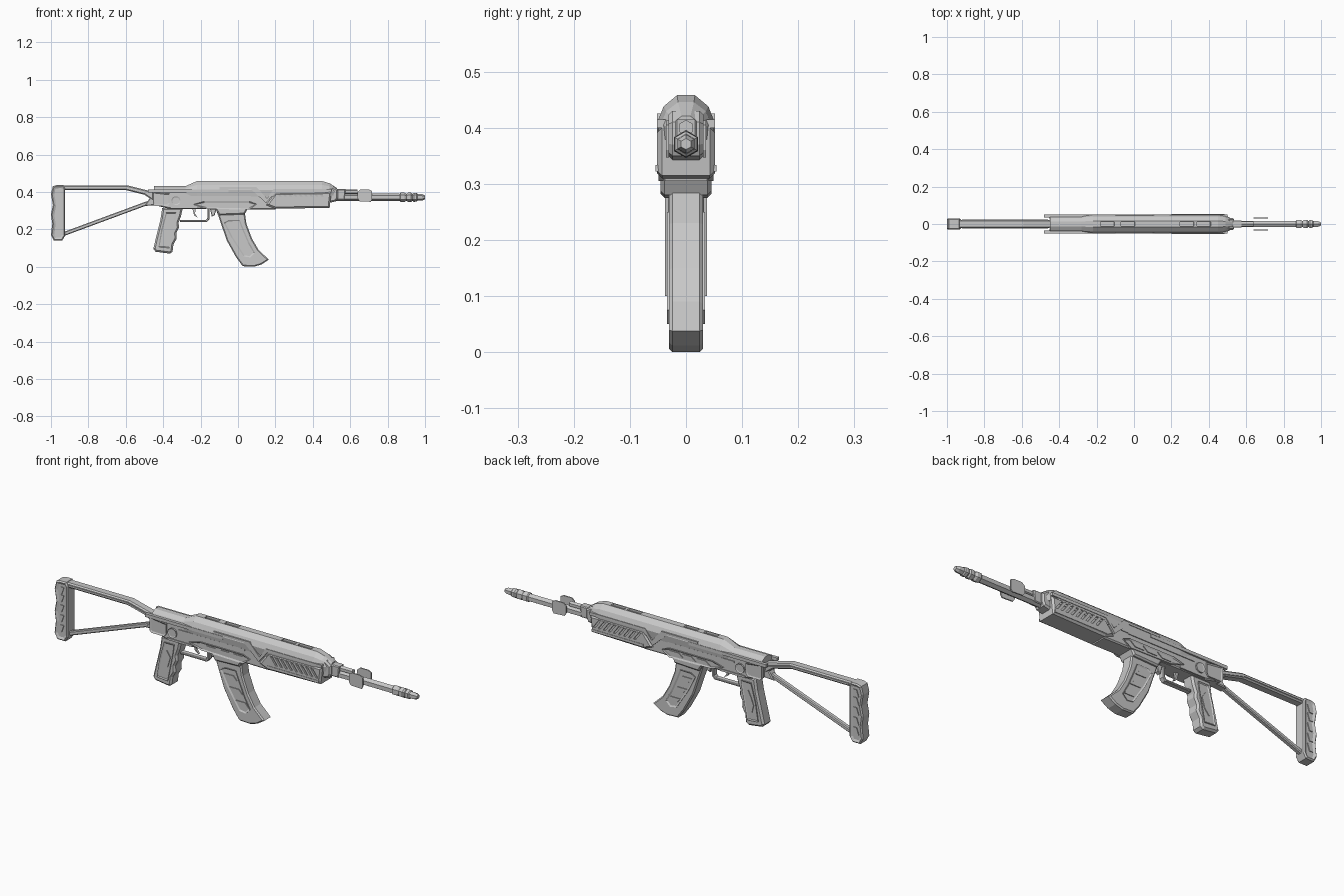
import bpy
import bmesh
from math import cos, sin, pi, radians

default_cube = bpy.data.objects.get("Cube")
if default_cube:
    bpy.data.objects.remove(default_cube, do_unlink=True)

# One plain grey for the whole model
grey = bpy.data.materials.new("plain_grey")
grey.use_nodes = True
grey.diffuse_color = (.58, .58, .58, 1)
grey.node_tree.nodes["Principled BSDF"].inputs["Base Color"].default_value = grey.diffuse_color


def finish(name, bm):
    """Turn a bmesh into a named object with the grey material."""
    bmesh.ops.recalc_face_normals(bm, faces=bm.faces)
    mesh = bpy.data.meshes.new(name)
    bm.to_mesh(mesh)
    bm.free()
    mesh.materials.append(grey)
    obj = bpy.data.objects.new(name, mesh)
    bpy.context.collection.objects.link(obj)
    return obj


def add_prism(bm, outline, y_low, y_high):
    """Extrude an x-z outline between two y positions."""
    low = [bm.verts.new((x, y_low, z)) for x, z in outline]
    high = [bm.verts.new((x, y_high, z)) for x, z in outline]
    bm.faces.new(low)
    bm.faces.new(high[::-1])
    for i in range(len(low)):
        j = (i + 1) % len(low)
        bm.faces.new((low[j], low[i], high[i], high[j]))


def prism(name, outline, half, bevel=0, inset=0, depth=0):
    """Solid centred on y = 0, with bevelled rims and recessed side panels."""
    bm = bmesh.new()
    add_prism(bm, outline, -half, half)
    bmesh.ops.recalc_face_normals(bm, faces=bm.faces)
    if bevel:
        rims = [e for e in bm.edges
                if abs(e.verts[0].co.y - e.verts[1].co.y) < half]
        bmesh.ops.bevel(bm, geom=rims, offset=bevel, segments=1, affect='EDGES')
    if inset:
        sides = [f for f in bm.faces if abs(f.normal.y) > .99 and len(f.verts) >= len(outline)]
        bmesh.ops.inset_region(bm, faces=sides, thickness=inset, depth=-depth)
    return finish(name, bm)


def side_plates(name, outlines, inner, outer, inset=0, depth=0):
    """Matching raised plates on both flanks."""
    bm = bmesh.new()
    for outline in outlines:
        add_prism(bm, outline, inner, outer)
        add_prism(bm, outline, -outer, -inner)
    bmesh.ops.recalc_face_normals(bm, faces=bm.faces)
    if inset:
        faces = [f for f in bm.faces if abs(f.normal.y) > .99
                 and abs(f.calc_center_median().y) > outer - .001]
        bmesh.ops.inset_region(bm, faces=faces, thickness=inset, depth=-depth)
    return finish(name, bm)


def loft(name, sections):
    """Skin a list of equal-length closed rings."""
    bm = bmesh.new()
    rings = [[bm.verts.new(p) for p in ring] for ring in sections]
    for a, b in zip(rings, rings[1:]):
        for i in range(len(a)):
            j = (i + 1) % len(a)
            bm.faces.new((a[i], a[j], b[j], b[i]))
    bm.faces.new(rings[0])
    bm.faces.new(rings[-1])
    return finish(name, bm)


def lathe(name, profile, z, sides=6):
    """Turned part along x from (x, radius) pairs."""
    angles = [2 * pi * i / sides + pi / 2 for i in range(sides)]
    return loft(name, [[(x, r * cos(a), z + r * sin(a)) for a in angles]
                       for x, r in profile])


def strip(path, width):
    """Outline of a bar of given height following a left-to-right x-z path."""
    h = width / 2
    return [(x, z + h) for x, z in path] + [(x, z - h) for x, z in reversed(path)]


def box(x0, x1, z0, z1):
    return [(x0, z0), (x1, z0), (x1, z1), (x0, z1)]


def slash(x, z, width, height, lean):
    """Leaning parallelogram centred on x, z."""
    w, h, s = width / 2, height / 2, lean / 2
    return [(x - w - s, z - h), (x + w - s, z - h), (x + w + s, z + h), (x - w + s, z + h)]


def disc(x, z, r, sides=10):
    return [(x + r * cos(2 * pi * i / sides), z + r * sin(2 * pi * i / sides))
            for i in range(sides)]


def cut(obj, cutter):
    """Carve the cutter out of the object, then discard it."""
    cutter.hide_render = True
    mod = obj.modifiers.new("cut", 'BOOLEAN')
    mod.operation, mod.solver, mod.object = 'DIFFERENCE', 'EXACT', cutter
    graph = bpy.context.evaluated_depsgraph_get()
    mesh = bpy.data.meshes.new_from_object(obj.evaluated_get(graph))
    obj.modifiers.clear()
    obj.data = mesh
    bpy.data.objects.remove(cutter, do_unlink=True)


# Butt plate with a wavy rear edge and recessed sides
prism("butt_plate", [(-.99, .43), (-.97, .437), (-.935, .437), (-.925, .42), (-.925, .165),
                     (-.94, .14), (-.985, .14), (-1, .17), (-.993, .23), (-1, .28),
                     (-.99, .33), (-1, .39)], .03, .006, .012, .006)
side_plates("butt_pad_ribs", [slash(-.962, z, .018, .035, .012)
                              for z in (.2, .25, .3, .35, .39)], .02, .028)

# Folding stock struts
prism("upper_strut", [(-.94, .435), (-.59, .435), (-.45, .4), (-.45, .35), (-.5, .385),
                      (-.6, .41), (-.94, .41)], .022, .006)
side_plates("upper_strut_rails", [strip([(-.92, .422), (-.6, .422), (-.46, .385)], .009)],
            .018, .025)
prism("lower_strut", strip([(-.94, .172), (-.48, .342)], .022), .012, .004)
prism("strut_hinge", [(-.5, .325), (-.43, .33), (-.43, .37), (-.47, .37)], .02, .004)

# Receiver
prism("receiver", [(-.45, .33), (-.37, .31), (.2, .305), (.22, .4), (-.45, .41)], .043, .006)
side_plates("rear_block", [[(-.455, .335), (-.445, .325), (-.375, .325), (-.365, .34),
                            (-.365, .39), (-.455, .4)]], .03, .05, .008, .004)
side_plates("receiver_rails", [strip([(-.48, .405), (-.05, .405)], .016)], .036, .052)
side_plates("pivot_disc", [disc(-.332, .353, .025)], .04, .05, .006, .003)
side_plates("receiver_panel", [[(-.24, .333), (-.18, .35), (.06, .35), (.1, .335),
                                (.06, .305), (-.17, .31)]], .04, .049, .007, .004)
side_plates("panel_slashes", [slash(x, .33, .05, .02, .025) for x in (-.13, -.05, .02)],
            .04, .049)
side_plates("lower_seam", [strip([(-.36, .317), (-.22, .317)], .01),
                           strip([(-.3, .375), (.07, .375)], .008)], .04, .047)

# Faceted top cover, tapered to a nose
half = [(.046, .375), (.051, .41), (.04, .438), (.016, .458)]
full = half + [(-y, z) for y, z in reversed(half)]
stations = [(-.45, .88, .6), (-.28, .88, .6), (-.22, 1, 1), (.45, 1, 1),
            (.49, .88, .82), (.53, .5, .45)]
cover = loft("top_cover", [[(x, y * ky, .39 + (z - .39) * kz) for y, z in full]
                           for x, ky, kz in stations])
bm = bmesh.new()
for x in (-.14, -.03, .285, .375):
    add_prism(bm, slash(x, .46, .075, .024, .01), -.011, .011)
cut(cover, finish("cover_slot_cutter", bm))
side_plates("cover_sweep", [[(-.1, .414), (.07, .414), (.15, .34), (.2, .4), (.5, .4),
                             (.5, .415), (.19, .415), (.155, .365), (.1, .425), (-.1, .425)]],
            .036, .052)

# Slotted lower handguard
guard = prism("lower_handguard", [(.15, .33), (.2, .395), (.5, .4), (.49, .315), (.2, .31)],
              .052, .009)
bm = bmesh.new()
for i in range(9):
    for y in (-.052, .052):
        add_prism(bm, slash(.235 + i * .028, .365, .012, .04, -.03), y - .008, y + .008)
cut(guard, finish("guard_slot_cutter", bm))
side_plates("handguard_lip", [strip([(.2, .328), (.485, .328)], .012)], .045, .054)
prism("front_cap", [(.48, .34), (.525, .35), (.535, .37), (.535, .41), (.51, .43), (.48, .43)],
      .032, .008)

# Barrel, gas tube and muzzle
lathe("barrel", [(.45, .02), (.86, .02), (.87, .018), (.91, .018)], .371)
lathe("gas_tube", [(.5, .014), (.64, .014)], .4)
prism("gas_block", [(.53, .358), (.57, .358), (.575, .415), (.53, .415)], .02, .004)
lathe("muzzle", [(.865, .02), (.87, .025), (.89, .025), (.9, .018), (.91, .025), (.925, .025),
                 (.932, .018), (.94, .024), (.955, .023), (.96, .018), (.985, .017),
                 (1, .01)], .371)
side_plates("front_guard_plates", [[(.64, .365), (.65, .35), (.71, .347), (.717, .36),
                                    (.717, .405), (.7, .413), (.655, .413), (.64, .4)]],
            .03, .036)

# Pistol grip with finger waves
prism("grip", [(-.405, .315), (-.295, .315), (-.305, .27), (-.318, .235), (-.315, .21),
               (-.33, .18), (-.328, .15), (-.345, .12), (-.35, .08), (-.365, .07),
               (-.44, .08), (-.453, .095), (-.435, .17), (-.415, .25)], .032, .009)
side_plates("grip_panel", [[(-.385, .29), (-.33, .29), (-.335, .25), (-.365, .1),
                            (-.425, .105), (-.41, .2)]], .028, .037, .007, .004)
side_plates("grip_medallion", [[(-.37, .25), (-.35, .22), (-.365, .17), (-.39, .14),
                                (-.4, .18), (-.385, .22)]], .03, .037)

# Trigger and guard
prism("trigger_guard", [(-.31, .24), (-.165, .24), (-.152, .255), (-.152, .315), (-.164, .315),
                        (-.164, .26), (-.172, .251), (-.31, .251)], .014, .003)
prism("trigger", [(-.245, .315), (-.225, .315), (-.23, .285), (-.215, .262), (-.235, .275)], .006)
prism("magazine_catch", [(-.15, .31), (-.115, .31), (-.125, .275), (-.14, .268)], .012, .003)

# Magazine well and curved magazine
prism("magazine_well", [(-.125, .315), (.055, .315), (.035, .28), (-.1, .275)], .045, .007)
prism("magazine", [(-.115, .3), (.035, .3), (.045, .23), (.075, .15), (.11, .09), (.165, .038),
                   (.125, .012), (.085, 0), (.025, .003), (-.01, .05), (-.06, .14)], .03, .006)
side_plates("magazine_panel", [[(-.075, .235), (-.05, .25), (.01, .25), (.03, .2), (.06, .13),
                                (.09, .075), (.065, .05), (.03, .055), (-.035, .155)]],
            .026, .034, .009, .005)
side_plates("magazine_bars", [slash(x, z, .055, .022, -.02)
                              for x, z in ((-.02, .21), (.01, .15), (.045, .092))], .026, .034)
